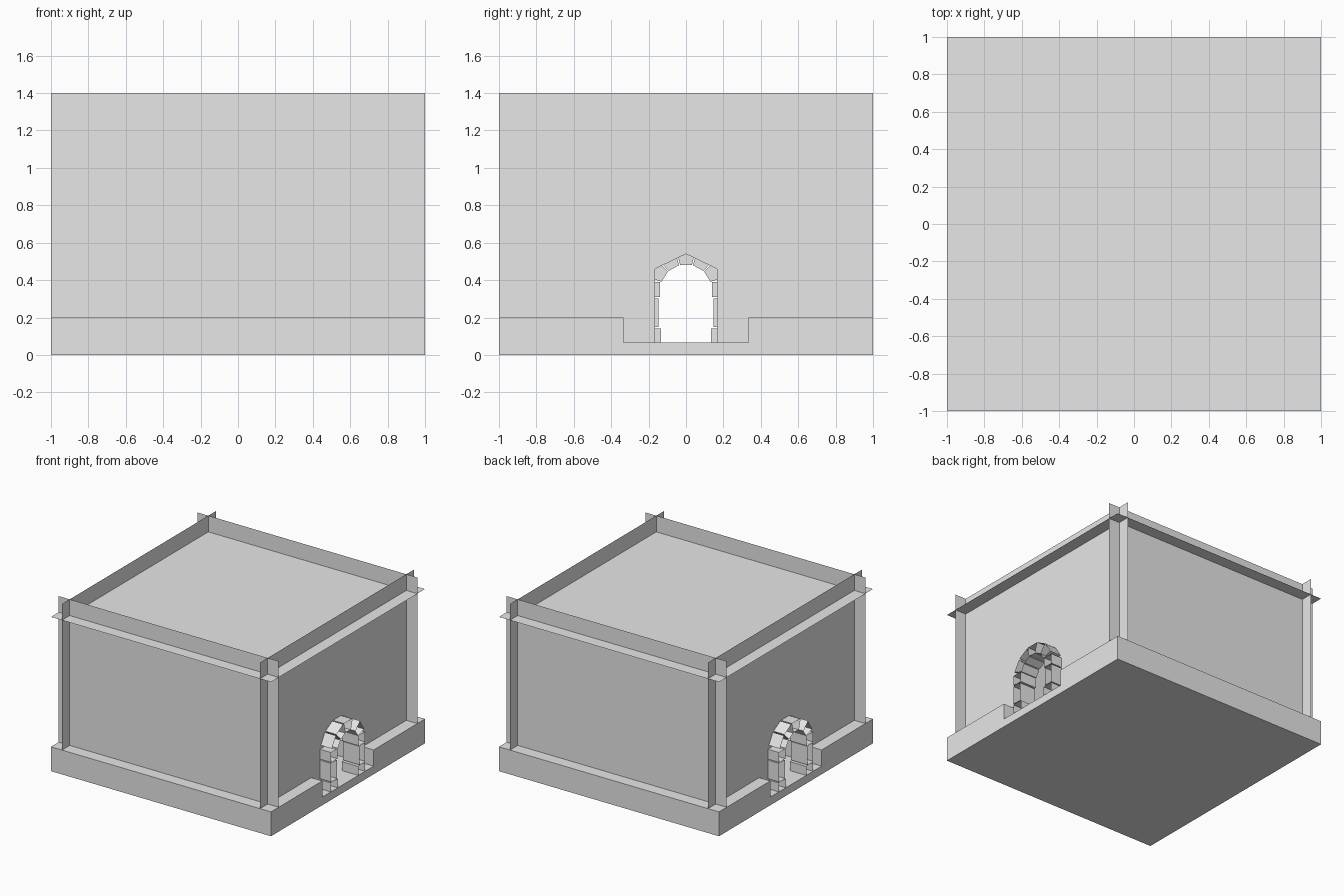
import bpy, bmesh
from math import sin, cos, radians

if "Cube" in bpy.data.objects:
    bpy.data.objects.remove(bpy.data.objects["Cube"], do_unlink=True)

grey = bpy.data.materials.new("plain_grey")
grey.use_nodes = True
grey.diffuse_color = (0.8, 0.8, 0.8, 1)
grey.node_tree.nodes["Principled BSDF"].inputs["Base Color"].default_value = (0.8, 0.8, 0.8, 1)

FLOOR, BASE, ROOF, TOP = 0.067, 0.2, 1.267, 1.4
WALL = 0.9          # distance of the wall sheets from the centre
NOTCH = 0.333       # half width of the entrance recess


def finish(name, bm):
    mesh = bpy.data.meshes.new(name)
    bm.to_mesh(mesh)
    bm.free()
    mesh.materials.append(grey)
    obj = bpy.data.objects.new(name, mesh)
    bpy.context.collection.objects.link(obj)
    return obj


def sheet(name, points):
    bm = bmesh.new()
    bm.faces.new([bm.verts.new(p) for p in points])
    return finish(name, bm)


# Plinth: a U-shaped end profile extruded from one entrance to the other
profile = [(-1, 0), (1, 0), (1, BASE), (NOTCH, BASE), (NOTCH, FLOOR),
           (-NOTCH, FLOOR), (-NOTCH, BASE), (-1, BASE)]
bm = bmesh.new()
face = bm.faces.new([bm.verts.new((-1, y, z)) for y, z in profile])
ext = bmesh.ops.extrude_face_region(bm, geom=[face])["geom"]
bmesh.ops.translate(bm, vec=(2, 0, 0),
                    verts=[v for v in ext if isinstance(v, bmesh.types.BMVert)])
bmesh.ops.recalc_face_normals(bm, faces=bm.faces)
finish("plinth", bm)

# Roof sheet reaching past the walls
sheet("roof", [(-1, -1, ROOF), (1, -1, ROOF), (1, 1, ROOF), (-1, 1, ROOF)])

# Plain walls, crossing the side walls at the corners
for name, s in (("front_wall", -1), ("back_wall", 1)):
    sheet(name, [(s, s * WALL, BASE), (-s, s * WALL, BASE),
                 (-s, s * WALL, TOP), (s, s * WALL, TOP)])

# Side walls with a gabled doorway
doorway = [(0.165, FLOOR), (0.165, 0.46), (0, 0.54), (-0.165, 0.46), (-0.165, FLOOR)]
outline = [(-1, FLOOR), (-1, TOP), (1, TOP), (1, FLOOR)] + doorway
for name, s in (("left_wall", 1), ("right_wall", -1)):
    sheet(name, [(s * WALL, -s * y, z) for y, z in outline])

# Doorway stones: open-fronted blocks standing through the wall
INNER, OUTER, SPRING, GAP = 0.138, 0.222, 0.347, 0.004


def polar(radius, angle):
    a = radians(angle)
    return radius * sin(a), SPRING + radius * cos(a)


stones = []
for side in (-1, 1):
    for low, high, inner in ((FLOOR, 0.145, 0.133), (0.145, 0.305, 0.146),
                             (0.305, 0.395, 0.138)):
        bottom = low if low == FLOOR else low + GAP
        stones.append([(side * inner, bottom), (side * OUTER, bottom),
                       (side * OUTER, high - GAP), (side * inner, high - GAP)])
for start, end in ((-72, -44), (-43, -15), (-14, 14), (15, 43), (44, 72)):
    a, b = start + 0.7, end - 0.7
    stones.append([polar(INNER, a), polar(OUTER, a), polar(OUTER, b), polar(INNER, b)])

for name, s in (("left_arch", 1), ("right_arch", -1)):
    bm = bmesh.new()
    for stone in stones:
        back = [bm.verts.new((s * 0.85, y, z)) for y, z in stone]
        front = [bm.verts.new((s, y, z)) for y, z in stone]
        bm.faces.new(back)
        for i in range(4):
            j = (i + 1) % 4
            bm.faces.new((back[i], back[j], front[j], front[i]))
    bmesh.ops.recalc_face_normals(bm, faces=bm.faces)
    finish(name, bm)
